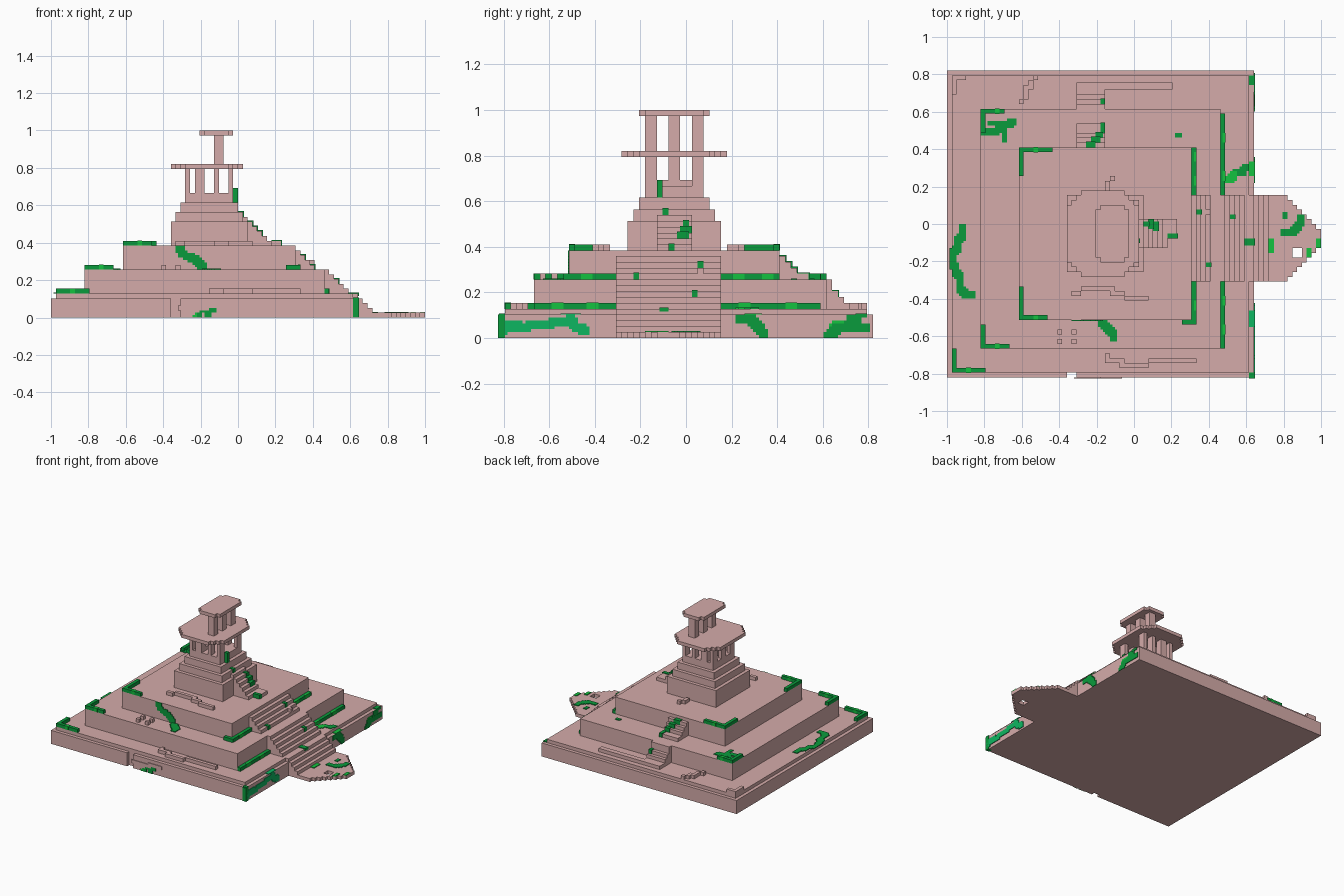
import bpy, bmesh, math

cube = bpy.data.objects.get("Cube")
if cube:
    bpy.data.objects.remove(cube, do_unlink=True)

V = 2 / 78            # one block
OX, OY = 1.0, 32 * V  # offset from block grid to the centred frame
T = 0.2               # plate thickness in blocks


def material(name, rgb):
    m = bpy.data.materials.new(name)
    m.use_nodes = True
    m.diffuse_color = (*rgb, 1)
    m.node_tree.nodes["Principled BSDF"].inputs["Base Color"].default_value = (*rgb, 1)
    return m


STONE = material("pink_stone", (0.665, 0.41, 0.40))
MOSS = material("dark_moss", (0.003, 0.33, 0.045))
LEAF = material("bright_leaf", (0.007, 0.54, 0.05))
TEAL = material("teal_vine", (0.004, 0.47, 0.12))


def finish(name, bm, mat):
    bmesh.ops.recalc_face_normals(bm, faces=bm.faces)
    for v in bm.verts:
        v.co = (v.co.x * V - OX, v.co.y * V - OY, v.co.z * V)
    me = bpy.data.meshes.new(name)
    bm.to_mesh(me)
    bm.free()
    me.materials.append(mat)
    bpy.context.collection.objects.link(bpy.data.objects.new(name, me))


def boxes(name, items, mat=STONE):
    """Several blocks (x0, x1, y0, y1, z0, z1) as one object."""
    bm = bmesh.new()
    for x0, x1, y0, y1, z0, z1 in items:
        for v in bmesh.ops.create_cube(bm, size=1)["verts"]:
            v.co = ((x0 + x1) / 2 + v.co.x * (x1 - x0),
                    (y0 + y1) / 2 + v.co.y * (y1 - y0),
                    (z0 + z1) / 2 + v.co.z * (z1 - z0))
    finish(name, bm, mat)


def prism(name, outline, axis, lo, hi):
    """Extrude a 2D outline along an axis from lo to hi."""
    k = "xyz".index(axis)
    bm = bmesh.new()
    corners = []
    for p in outline:
        co = list(p)
        co.insert(k, lo)
        corners.append(bm.verts.new(co))
    ext = bmesh.ops.extrude_face_region(bm, geom=[bm.faces.new(corners)])["geom"]
    for v in ext:
        if isinstance(v, bmesh.types.BMVert):
            v.co[k] = hi
    finish(name, bm, STONE)


def stairs(name, start, bottom, steps, axis, lo, hi):
    """Stair profile from (end, height) pairs."""
    pts, a = [(start, bottom)], start
    for end, h in steps:
        pts += [(a, h), (end, h)]
        a = end
    prism(name, pts + [(a, bottom)], axis, lo, hi)


def octagon(x0, x1, y0, y1, cut):
    """Rectangle outline with stepped corners."""
    q = [(cut, 0)]
    for s in range(1, cut + 1):
        q += [(cut - s + 1, s), (cut - s, s)]
    return ([(x0 + a, y0 + b) for a, b in q] + [(x0 + a, y1 - b) for a, b in reversed(q)]
            + [(x1 - a, y1 - b) for a, b in q] + [(x1 - a, y0 + b) for a, b in reversed(q)])


def path(name, pts, axis, level, mat, thick=T, cell=0.5, brush=2):
    """Trail of small blocks along a polyline on a plane; points are in units."""
    off = {"x": (OY, 0), "y": (OX, 0), "z": (OX, OY)}[axis]
    size = V * cell
    cells = set()
    for (a0, b0), (a1, b1) in zip(pts, pts[1:]):
        n = max(2, int(math.hypot(a1 - a0, b1 - b0) / size * 3))
        for t in (k / n for k in range(n + 1)):
            a = math.floor((a0 + (a1 - a0) * t + off[0]) / size)
            b = math.floor((b0 + (b1 - b0) * t + off[1]) / size)
            cells |= {(max(a - i, 0), max(b - j, 0)) for i in range(brush) for j in range(brush)}
    k = "xyz".index(axis)
    items = []
    for a, b in sorted(cells):
        spans = [(a * cell, (a + 1) * cell), (b * cell, (b + 1) * cell)]
        spans.insert(k, tuple(sorted((level, level + thick))))
        items.append([e for span in spans for e in span])
    boxes(name, items, mat)


def rubble(name, pts, level):
    path(name, pts, "z", level, STONE, 1, 1, 1)


# Terraces
prism("base_terrace", [(0, 0), (25, 0), (25, 1), (27, 1), (27, 0), (64, 0), (64, 64), (0, 64)], "z", 0, 4)
boxes("base_cap", [(1, 63, 1, 63, 4, 5)])
boxes("middle_terrace", [(7, 57, 6, 56, 5, 10)])
boxes("upper_terrace", [(15, 51, 12, 48, 10, 15)])

# Stepped shrine plinth
for i, (z0, z1) in enumerate([(15, 20), (20, 22), (22, 24), (24, 26)]):
    boxes(f"shrine_step_{i + 1}", [(25 + i, 41 - i, 22 + i, 38 - i, z0, z1)])

# Shrine columns and roofs
rows = [(25, 27), (29, 31), (33, 35)]
boxes("lower_columns", [(x0, x1, y0, y1, 26, 31) for y0, y1 in rows
                        for x0, x1 in [(28, 29), (30, 32), (34, 35), (37, 38)]
                        if not (y0 == 29 and x0 > 33)])
boxes("shrine_altar", [(30, 32, 27, 33, 26, 27)])
prism("lower_roof", octagon(25, 40, 21, 39, 3), "z", 31, 32)
boxes("upper_columns", [(34, 36, y0, y1, 32, 38) for y0, y1 in rows])
prism("upper_roof", octagon(31, 38, 24, 36, 1), "z", 38, 39)

# Main stairs on the +x side
stairs("main_stairs", 50, 0, [(51, 15), (52, 14), (53, 13), (54, 12), (55, 11), (58, 10), (59, 9),
                              (60, 8), (61, 7), (62, 6), (64, 5), (65, 4), (66, 3), (67, 2), (68, 1)],
       "y", 20, 38)
# Pointed forecourt with a missing slab
boxes("forecourt", [(68, 71, 20, 38, 0, 1), (71, 72, 21, 37, 0, 1)]
      + [(72 + i, 73 + i, 22 + i, 25, 0, 1) for i in range(2)]
      + [(72 + i, 73 + i, 27, 36 - i, 0, 1) for i in range(2)]
      + [(74 + i, 75 + i, 24 + i, 34 - i, 0, 1) for i in range(4)])
# Shrine stairs
stairs("shrine_stairs", 38, 15, [(39, 23), (40, 22), (41, 21), (42, 20), (43, 19), (44, 18),
                                 (45, 17), (46, 16)], "y", 27, 33)
boxes("shrine_stair_foot", [(46, 48, 29, 33, 15, 16)])
# Back stairs
stairs("back_upper_stairs", 47, 10, [(49, 14), (50, 13), (51, 12), (53, 11)], "x", 27, 33)
stairs("back_lower_stairs", 55, 5, [(57, 10), (58, 8), (59, 7), (60, 6)], "x", 27, 33)
boxes("back_kerb", [(27, 47, 60, 61.5, 5, 6)])


# Mossy corner kerbs, turned towards +y or -y
def kerb(name, x, y, lx, ly, z):
    s = 1 if ly > 0 else -1
    boxes(name, [(x, x + lx, *sorted((y, y + s)), z, z + 1),
                 (x, x + 1, *sorted((y + s, y + ly)), z, z + 1)], MOSS)
    boxes(name + "_leaves", [(x + 3, x + 4, *sorted((y - s * 0.05, y + s * 1.05)), z, z + 1.05)], LEAF)


kerb("base_kerb_front", 1, 1, 7, 5, 5)
kerb("middle_kerb_front", 7, 6, 6, 5, 10)
kerb("middle_kerb_back", 7, 56, 5, -5, 10)
kerb("upper_kerb_front", 15, 12, 6, 7, 15)
kerb("upper_kerb_back", 15, 48, 7, -6, 15)

# Mossy footings beside the main stairs
boxes("middle_footing", [(57, 58, 6, 20, 5, 6), (57, 58, 38, 55, 5, 6)], MOSS)
boxes("upper_footing", [(51, 52, 12, 20, 10, 11), (51, 52, 38, 48, 10, 11), (49, 52, 11, 12, 10, 11)], MOSS)
boxes("footing_leaves", [(57.5, 58.05, a, a + 2, 5, 6.05) for a in (9, 15, 41, 49)]
      + [(51.5, 52.05, a, a + 2, 10, 11.05) for a in (14, 40, 45)], LEAF)

# Rubble trails and loose stones
rubble("rubble_upper", [(-.33, -.37), (-.24, -.35), (-.1, -.36), (-.04, -.39), (.06, -.39)], 15)
rubble("rubble_front", [(-.15, -.71), (-.09, -.74), (.05, -.76), (.08, -.74), (.32, -.74)], 5)
rubble("rubble_back", [(-.6, .66), (-.57, .68), (-.57, .72), (-.53, .78)], 5)
rubble("rubble_corner", [(-.96, .7), (-.96, .78), (-.92, .78)], 5)
rubble("rubble_shrine", [(-.14, .2), (-.12, .25)], 15)
boxes("loose_stones", [(x, x + 1, y, y + 1, 10, 11) for x, y in [(23, 9), (26, 9), (23, 7), (26, 7)]]
      + [(54, 55, 34, 35, 11, 12)])
path("front_ledge", [(-.3, .06), (-.22, .05), (-.14, .07), (-.07, .07)], "y", 0, STONE, -T)

# Vines on the walls
path("vine_upper_front", [(-.295, .38), (-.28, .35), (-.24, .335), (-.21, .32), (-.19, .3), (-.17, .285), (-.17, .265)],
     "y", 12, MOSS, -T, brush=3)
path("vine_middle_floor", [(-.155, -.52), (-.13, -.54), (-.1, -.57), (-.09, -.59)], "z", 10, MOSS, brush=3)
path("vine_base_front", [(-.2, .02), (-.19, .045), (-.12, .045)], "y", 0, MOSS, -T)
path("vine_base_front_low", [(-.17, .045), (-.15, .015)], "y", 0, MOSS, -T * 0.9)
path("leaf_base_front", [(-.22, .01), (-.21, .015)], "y", 0, LEAF, -T * 0.8)
boxes("vine_base_corner", [(63, 64 + T, -T, 1, 0, 4)], MOSS)
path("vine_side_front", [(-.785, .05), (-.75, .07), (-.7, .06), (-.65, .07), (-.6, .065), (-.56, .085),
                         (-.49, .09), (-.47, .06), (-.43, .045)], "x", 64, TEAL, brush=3)
path("vine_side_middle", [(.25, .095), (.3, .095), (.325, .07), (.345, .05), (.35, .01)], "x", 64, MOSS, brush=3)
path("vine_side_back", [(.64, .02), (.66, .04), (.69, .06), (.75, .06), (.8, .06)], "x", 64, MOSS, brush=3)
path("vine_side_tip", [(.73, .07), (.74, .09), (.76, .09)], "x", 64, MOSS, T * 0.9, brush=3)
path("leaf_side_back", [(.65, .06), (.68, .075)], "x", 64, LEAF, T * 0.8)
# Tufts on the ledge above the side wall
boxes("ledge_moss", [(63, 64 + T, 61, 63, 3.5, 4 + T), (63, 64 + T, 0, 1, 4, 4 + T)], MOSS)
boxes("ledge_vine", [(63, 64 + T, 10.5, 14, 4, 4 + T)], TEAL)
boxes("ledge_leaf", [(63, 64 + T, 42, 45, 4, 4 + T)], LEAF)

# Vines on the floors
path("vine_base_left", [(-.9, -.01), (-.91, -.06), (-.93, -.08), (-.93, -.12), (-.955, -.14), (-.955, -.2), (-.94, -.24),
                        (-.92, -.27), (-.91, -.34), (-.89, -.36), (-.855, -.365)], "z", 5, MOSS, brush=3)
path("vine_base_right", [(.5, .245), (.53, .255), (.55, .28)], "z", 5, LEAF, brush=3)
path("vine_base_right_end", [(.56, .285), (.6, .295), (.605, .32)], "z", 5, MOSS, T * 0.9, brush=3)
path("vine_middle_back", [(-.79, .51), (-.72, .51), (-.7, .54), (-.635, .555)], "z", 10, MOSS, brush=3)
path("vine_middle_branch", [(-.76, .55), (-.7, .54), (-.69, .5), (-.68, .46)], "z", 10, MOSS, T * 0.9)
path("vine_forecourt", [(.82, -.03), (.87, -.025), (.89, .0), (.91, .04)], "z", 1, MOSS, brush=3)
path("moss_spot", [(.24, .48), (.245, .485)], "z", 10, MOSS)
boxes("leaf_tips", [(75, 76, 25, 27, 0.5, 1 + T), (77, 78, 27, 29, 0.5, 1 + T)], LEAF)

# Moss on the stairs
boxes("shrine_stair_moss", [(38, 39, 27, 28, 24, 27), (39, 40 + T, 28, 29, 21, 22 + T), (41, 42 + T, 31.5, 32.5, 19, 20 + T),
                            (42, 43 + T, 31, 33, 18, 19 + T), (43, 44 + T, 30.5, 32.5, 17, 18 + T),
                            (46, 48 + T, 29, 30, 15, 16 + T)], MOSS)
boxes("back_stair_moss", [(29, 31, 47.5, 49 + T, 13, 14 + T), (30, 32, 49, 50 + T, 12, 13 + T),
                          (31, 32.5, 50, 51 + T, 11, 12 + T), (32, 33, 51, 53 + T, 10, 11 + T),
                          (32, 33, 57, 58 + T, 7, 8 + T)], MOSS)
boxes("main_stair_moss", [(54, 55 + T, 23, 24, 10, 11 + T), (52, 53 + T, 34, 35, 12, 13 + T),
                          (59, 60 + T, 33, 34, 7, 8 + T), (62, 64 + T, 27.5, 29, 4.5, 5 + T),
                          (70, 71, 33, 34.5, 0.5, 1 + T)], MOSS)
boxes("main_stair_leaf", [(67, 68 + T, 26, 29, 0.5, 1 + T)], LEAF)
